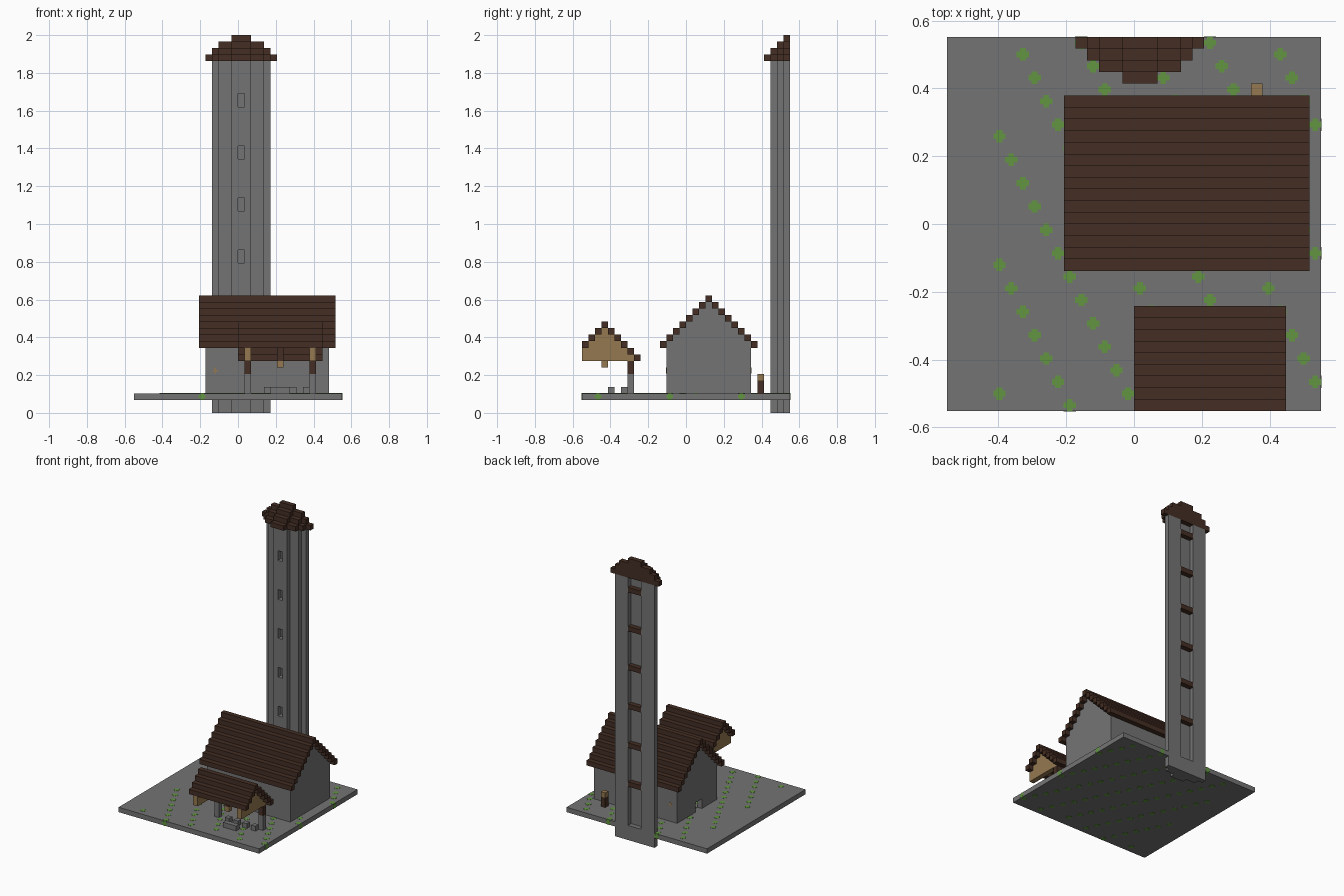
import bpy, bmesh
from mathutils import Matrix, Vector

if "Cube" in bpy.data.objects:
    bpy.data.objects.remove(bpy.data.objects["Cube"], do_unlink=True)

U = 2 / 58          # one block
HALF = 16           # half the plot in blocks


def material(name, rgb):
    m = bpy.data.materials.new(name)
    m.use_nodes = True
    color = (*rgb, 1)
    m.diffuse_color = color
    m.node_tree.nodes["Principled BSDF"].inputs["Base Color"].default_value = color
    return m


STONE = material("grey_stone", (0.175, 0.175, 0.175))
DARK = material("dark_wood", (0.058, 0.027, 0.017))
TAN = material("pale_wood", (0.30, 0.19, 0.08))
GREEN = material("grass_green", (0.12, 0.30, 0.05))


def blocks(name, mat, boxes):
    """One object made of boxes (x0, x1, y0, y1, z0, z1) in block units."""
    bm = bmesh.new()
    for x0, x1, y0, y1, z0, z1 in boxes:
        mid = Vector(((x0 + x1) / 2 - HALF, (y0 + y1) / 2 - HALF, (z0 + z1) / 2)) * U
        size = Vector((x1 - x0, y1 - y0, z1 - z0)) * U
        bmesh.ops.create_cube(bm, size=1, matrix=Matrix.Translation(mid) @ Matrix.Diagonal((*size, 1)))
    me = bpy.data.meshes.new(name)
    bm.to_mesh(me)
    bm.free()
    me.materials.append(mat)
    ob = bpy.data.objects.new(name, me)
    bpy.context.collection.objects.link(ob)
    return ob


# Ground slab with a regular scatter of grass crosses
blocks("ground_slab", STONE, [(0, 32, 0, 32, 2, 3)])
tufts = []
for i in range(4, 32):
    for j in range(32):
        if (2 * i + j) % 11 == 9 and (i, j) != (21, 0):
            c = (i + 0.5, j + 0.5, 2.5)
            for thin in range(3):
                r = [0.53] * 3
                r[thin] = 0.25
                tufts.append([c[k // 2] + (r[k // 2] if k % 2 else -r[k // 2]) for k in range(6)])
blocks("grass_tufts", GREEN, tufts)

# Half-round tower, with window niches in front and a ladder recess behind
STEP = 8
tower = [(13, 20, 30, 31, 0, 54),
         (12, 15, 31, 32, 0, 54), (18, 21, 31, 32, 0, 54), (15, 18, 31, 32, 0, 3),
         (15, 16, 29, 30, 0, 54), (17, 18, 29, 30, 0, 54)]
low = 0
for z in range(7, 54, STEP):
    tower.append((16, 17, 29, 30, low, z))
    low = z + 2
tower.append((16, 17, 29, 30, low, 54))
blocks("tower", STONE, tower)
blocks("tower_rungs", DARK, [(15, 18, 31, 32, z, z + 1) for z in range(11, 54, STEP)])

# Stepped tower cap: each layer drops its widest row
rows = [(15, 18), (13, 20), (12, 21), (11, 22)]
blocks("tower_cap", DARK, [(*rows[r], 28 + r + n, 29 + r + n, 54 + n, 55 + n)
                           for n in range(4) for r in range(4 - n)])


def gable_roof(name, x0, x1, ridge, top, front, back):
    """Stepped roof: rows of blocks falling away from the ridge row."""
    blocks(name, DARK, [(x0, x1, j, j + 1, top - abs(j - ridge), top + 1 - abs(j - ridge))
                        for j in range(front, back)])


def gable_wall(x, y0, y1, z0, ridge, top):
    return [(x, x + 1, j, j + 1, z0, top - abs(j - ridge)) for j in range(y0, y1)]


# House: hollow walls, door in the right-hand gable
gable_roof("house_roof", 10, 31, 19, 17, 12, 27)
walls = [(11, 30, 13, 14, 3, 11), (11, 30, 25, 26, 3, 11)]
walls += gable_wall(29, 13, 26, 3, 19, 17)
walls += gable_wall(11, 13, 18, 3, 19, 17) + gable_wall(11, 20, 26, 3, 19, 17)
walls += gable_wall(11, 18, 20, 5, 19, 17)
blocks("house_walls", STONE, walls)

# Small cross ornaments on the long walls
ornaments = []
for y in (13, 26):
    for a, b in ((0.45, 0.12), (0.12, 0.45)):
        ornaments.append((12.5 - a, 12.5 + a, y - 0.05, y + 0.05, 6.5 - b, 6.5 + b))
blocks("wall_ornaments", TAN, ornaments)

# Open shelter: roof, pale gables, two-part posts
gable_roof("shelter_roof", 16, 29, 3, 13, 0, 9)
blocks("shelter_gables", TAN, gable_wall(17, 0, 8, 8, 3, 13) + gable_wall(27, 0, 8, 8, 3, 13))
blocks("shelter_post_tops", DARK, [(x, x + 1, 7, 8, 6, 8) for x in (17, 27)])
blocks("shelter_post_feet", STONE, [(x, x + 1, 7, 8, 3, 6) for x in (17, 27)])

# Lantern, bench and stools under the shelter
blocks("lantern", TAN, [(22, 23, 3, 4, 7, 8)])
blocks("lantern_hanger", DARK, [(22, 23, 3, 4, 8, 13)])
blocks("bench", STONE, [(21, 24, 4, 5, 3, 4)])
blocks("stools", STONE, [(x, x + 1, 6, 7, 3, 4) for x in range(20, 27, 2)])

# Lamp post behind the house
blocks("lamp_post", DARK, [(26, 27, 27, 28, 3, 5)])
blocks("lamp_head", TAN, [(26, 27, 27, 28, 5, 6)])
